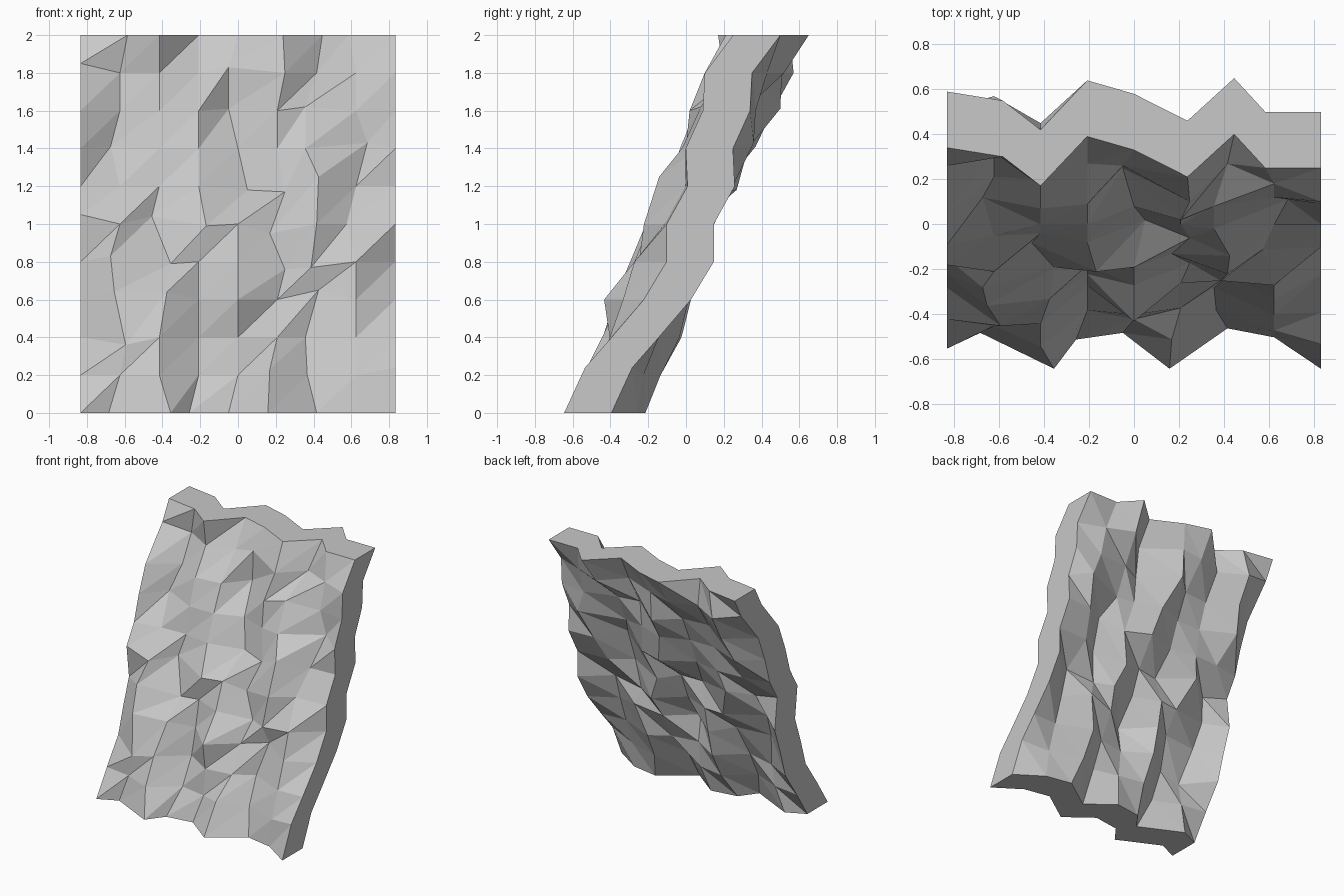
import bpy
import bmesh

if "Cube" in bpy.data.objects:
    bpy.data.objects.remove(bpy.data.objects["Cube"])

COLS, ROWS = 8, 10
WIDTH, HEIGHT, THICK = 1.666, 2.0, 0.25

# rock relief in hundredths: one row per height step, from the foot upward,
# measured from the leaning base plane (negative bulges forward)
RELIEF = [
    [0, 7, -9, 4, 7, -9, 9, 5, -9],
    [4, 1, -8, 8, 4, -5, 8, -1, -7],
    [9, -8, -7, 10, -3, 0, 9, -3, -2],
    [6, -8, -5, 6, -15, 2, 6, -5, 6],
    [4, -9, 0, 1, -8, 2, -6, -8, 9],
    [-8, -11, 2, -11, -9, -3, -12, -1, 0],
    [-8, -4, -3, -7, 3, -5, -13, 1, 2],
    [-11, 4, -8, -8, 0, -8, -10, 3, -8],
    [-12, 4, -10, -8, 8, -15, -9, -5, -8],
    [0, 6, -6, 1, 0, -16, 1, -8, -16],
    [-1, -5, -18, 4, -2, -14, 5, -10, -10],
]

# the strongest sideways shifts of the facets: (row, column): (dx, dz) in hundredths
SHIFT = {
    (0, 1): (-6, 0), (0, 2): (6, 0), (0, 3): (-5, 0), (0, 4): (-5, 0), (0, 5): (-5, 0),
    (1, 5): (-4, 3), (1, 6): (-5, 0), (1, 8): (0, 4),
    (2, 1): (3, -4), (2, 6): (-6, 0),
    (3, 2): (4, 4), (3, 1): (-3, 4), (3, 6): (1, 5),
    (4, 1): (-5, 3), (4, 2): (6, -1), (4, 5): (4, -4), (4, 6): (-3, -3),
    (5, 0): (0, 5), (5, 2): (-4, 4), (5, 3): (4, -1), (5, 5): (-4, -5), (5, 7): (-5, 0),
    (6, 4): (5, -2), (6, 5): (4, -3), (6, 6): (1, 5),
    (7, 1): (-5, 1), (7, 6): (-6, 0), (7, 7): (6, 3),
    (8, 4): (-5, 1), (8, 6): (-6, 2),
    (9, 0): (0, 5), (9, 4): (-5, 3), (9, 5): (4, 0),
    (10, 1): (4, 0), (10, 5): (3, 0), (10, 6): (3, 0), (10, 7): (-4, 0),
}


def rock_point(row, col):
    dx, dz = SHIFT.get((row, col), (0, 0))
    x = (col / COLS - 0.5) * WIDTH + dx / 100
    z = row / ROWS * HEIGHT + dz / 100
    y = -0.555 + 0.0905 * row + RELIEF[row][col] / 100
    return x, y, z


# faceted front skin
bm = bmesh.new()
grid = [[bm.verts.new(rock_point(r, c)) for c in range(COLS + 1)] for r in range(ROWS + 1)]
for r in range(ROWS):
    for c in range(COLS):
        a, b = grid[r][c], grid[r][c + 1]
        d, e = grid[r + 1][c], grid[r + 1][c + 1]
        bm.faces.new((a, b, e))
        bm.faces.new((a, e, d))

# back skin and rim: the front pushed straight back
skin = list(bm.faces)
pushed = bmesh.ops.extrude_face_region(bm, geom=skin, use_keep_orig=True)["geom"]
back = [v for v in pushed if isinstance(v, bmesh.types.BMVert)]
bmesh.ops.translate(bm, verts=back, vec=(0, THICK, 0))
bmesh.ops.recalc_face_normals(bm, faces=bm.faces)

mesh = bpy.data.meshes.new("cliff_wall")
bm.to_mesh(mesh)
bm.free()

stone = bpy.data.materials.new("grey stone")
stone.diffuse_color = (0.58, 0.58, 0.58, 1)
stone.use_nodes = True
stone.node_tree.nodes["Principled BSDF"].inputs["Base Color"].default_value = stone.diffuse_color
mesh.materials.append(stone)
cliff = bpy.data.objects.new("cliff_wall", mesh)
bpy.context.collection.objects.link(cliff)
